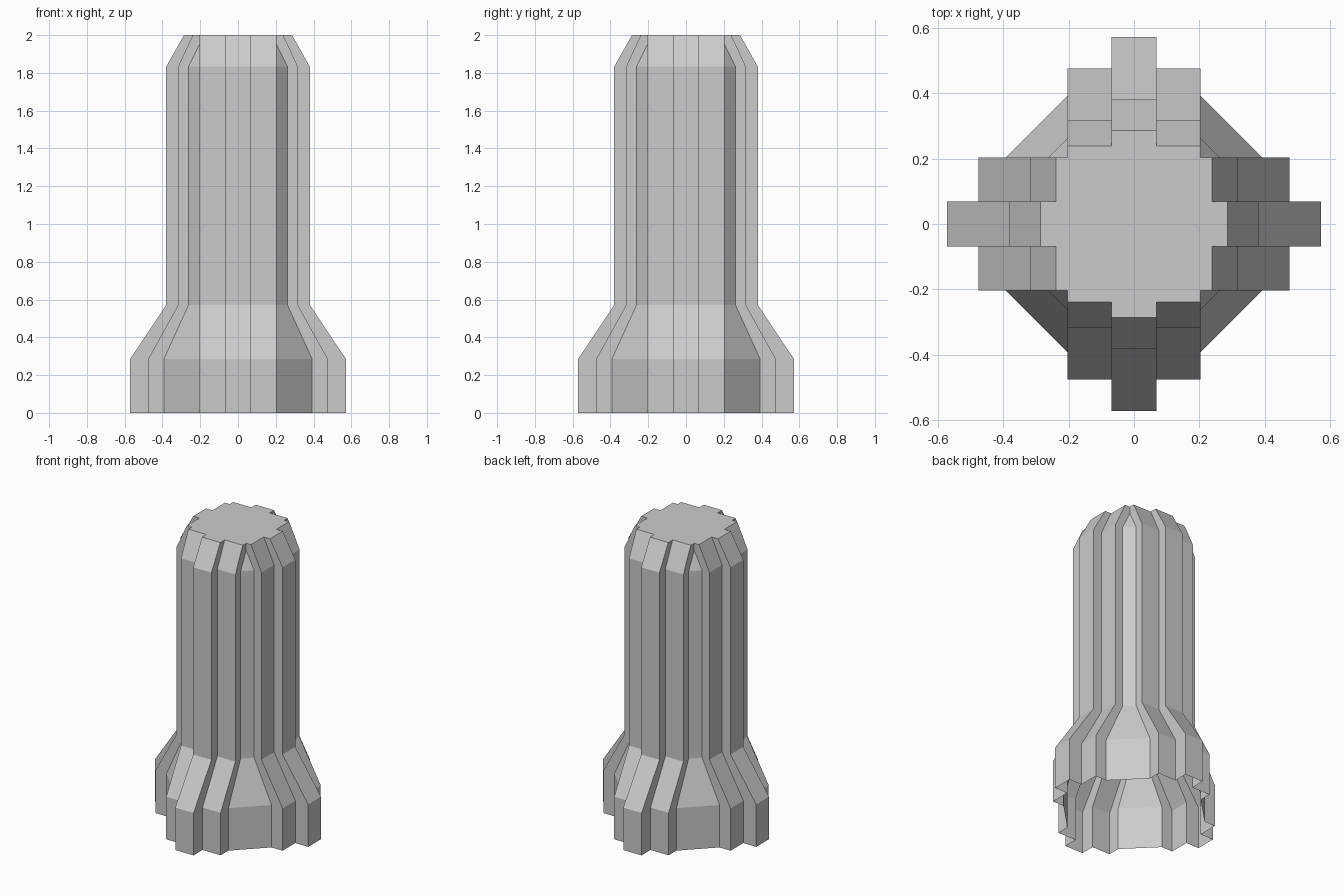
import bpy, bmesh

if "Cube" in bpy.data.objects:
    bpy.data.objects.remove(bpy.data.objects["Cube"])

RIB, SHOULDER = 0.068, 0.203   # half widths of the centre rib and the stepped block

# height, reach of centre rib, reach of step, reach of corner facet
LEVELS = [
    (0.0,   0.571, 0.475, 0.392),
    (0.286, 0.571, 0.475, 0.392),
    (0.571, 0.380, 0.317, 0.262),
    (1.833, 0.380, 0.317, 0.262),
    (1.952, 0.313, 0.262, SHOULDER),
    (2.0,   0.286, 0.239, SHOULDER),
]


def section(z, rib, step, facet):
    """Fluted outline: one quarter turned four times."""
    quarter = [(rib, -RIB), (rib, RIB), (step, RIB), (step, SHOULDER),
               (facet, SHOULDER), (SHOULDER, facet), (SHOULDER, step), (RIB, step)]
    pts = []
    for _ in range(4):
        pts += [(x, y, z) for x, y in quarter]
        quarter = [(-y, x) for x, y in quarter]
    return pts


# Fluted column: skin the sections, cap the top, leave the underside open
bm = bmesh.new()
rings = [[bm.verts.new(p) for p in section(*lv)] for lv in LEVELS]
n = len(rings[0])
for lo, hi in zip(rings, rings[1:]):
    for i in range(n):
        j = (i + 1) % n
        bm.faces.new((lo[i], lo[j], hi[j], hi[i]))
bm.faces.new(rings[-1])

# Corner facets run out to a point below the top
bmesh.ops.remove_doubles(bm, verts=bm.verts[:], dist=0.0005)

mesh = bpy.data.meshes.new("fluted_column")
bm.to_mesh(mesh)
bm.free()
bpy.context.collection.objects.link(bpy.data.objects.new("fluted_column", mesh))
